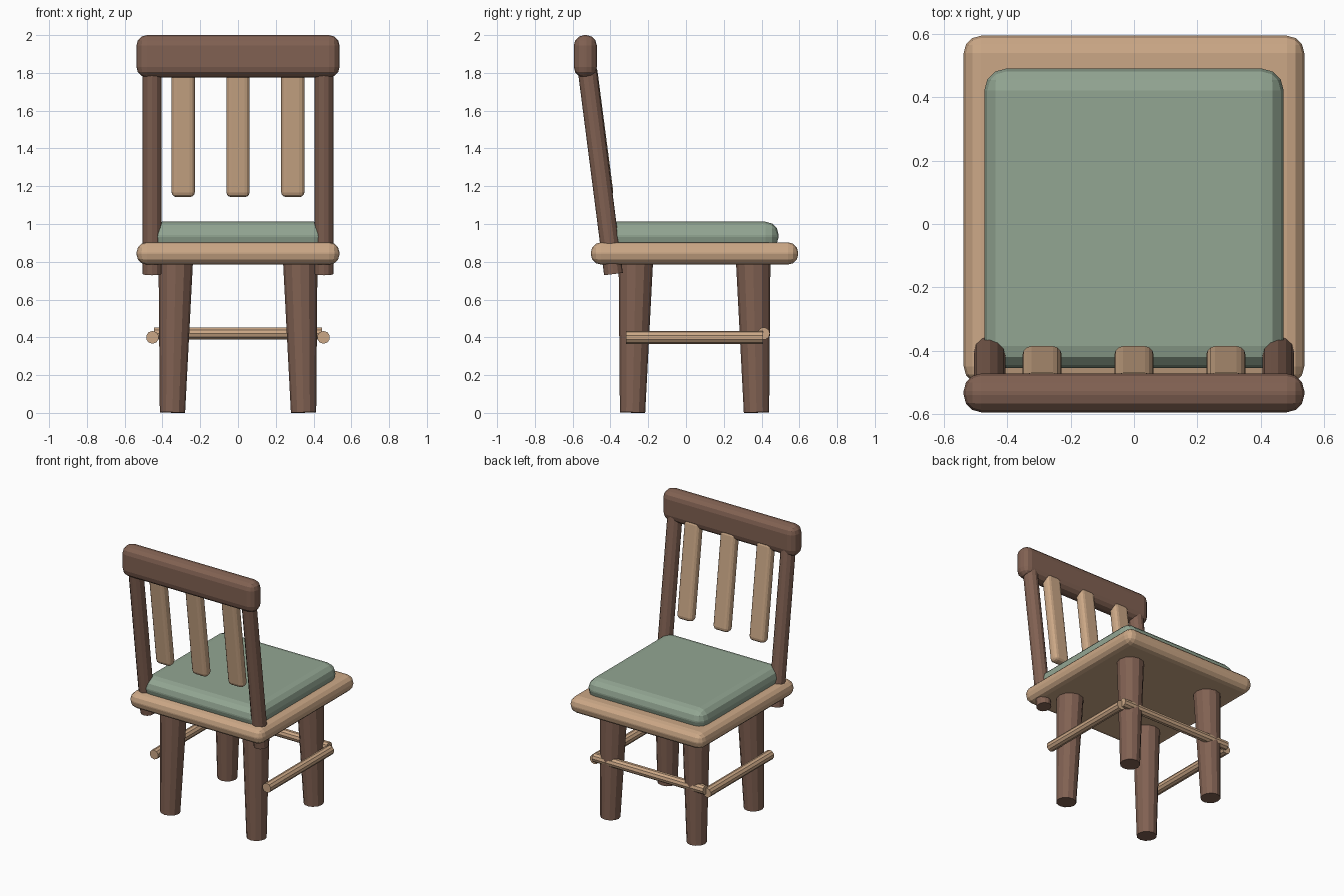
import bpy
import math
from mathutils import Vector

if "Cube" in bpy.data.objects:
    bpy.data.objects.remove(bpy.data.objects["Cube"])


def material(name, color):
    m = bpy.data.materials.new(name)
    m.diffuse_color = (*color, 1)
    m.use_nodes = True
    m.node_tree.nodes["Principled BSDF"].inputs["Base Color"].default_value = m.diffuse_color
    return m


DARK = material("dark_wood", (0.22, 0.12, 0.085))
LIGHT = material("light_wood", (0.60, 0.39, 0.24))
GREEN = material("cushion_fabric", (0.29, 0.38, 0.29))


def block(name, center, size, bevel, mat, tilt=0.0):
    """Rounded box, optionally tilted about x."""
    bpy.ops.mesh.primitive_cube_add(size=1, location=center)
    ob = bpy.context.object
    ob.name = name
    ob.scale = size
    bpy.ops.object.transform_apply(location=False, rotation=False, scale=True)
    ob.rotation_euler.x = tilt
    mod = ob.modifiers.new("round", 'BEVEL')
    mod.width = bevel
    mod.segments = 3
    ob.data.materials.append(mat)
    return ob


def rod(name, a, b, r1, r2, mat, sides=12):
    """Straight or tapered round bar from a to b."""
    a, b = Vector(a), Vector(b)
    d = b - a
    bpy.ops.mesh.primitive_cone_add(vertices=sides, radius1=r1, radius2=r2,
                                    depth=d.length, location=(a + b) / 2)
    ob = bpy.context.object
    ob.name = name
    ob.rotation_mode = 'QUATERNION'
    ob.rotation_quaternion = Vector((0, 0, 1)).rotation_difference(d)
    ob.data.materials.append(mat)
    return ob


# Seat board, cushion and crest rail
block("seat", (0, 0.045, 0.844), (1.075, 1.098, 0.118), 0.055, LIGHT)
block("cushion", (0, 0.018, 0.937), (0.945, 0.945, 0.15), 0.07, GREEN)
block("crest_rail", (0, -0.533, 1.888), (1.075, 0.122, 0.224), 0.055, DARK)

# Slats, leaning back with the posts
LEAN = 0.13
for i, x in enumerate((-0.29, 0, 0.29)):
    block(f"slat_{i + 1}", (x, -0.462, 1.49), (0.124, 0.07, 0.70), 0.028, LIGHT, LEAN)

for side, s in (("left", -1), ("right", 1)):
    # Back post
    rod(f"{side}_back_post", (s * 0.455, -0.384, 0.735), (s * 0.455, -0.53, 1.87),
        0.05, 0.05, DARK)
    # Slightly splayed tapered legs
    for end, e in (("back", -1), ("front", 1)):
        rod(f"{end}_{side}_leg", (s * 0.347, 0.045 + e * 0.328, 0.002),
            (s * 0.329, 0.045 + e * 0.31, 0.83), 0.067, 0.092, DARK)
    # Side stretcher
    rod(f"{side}_stretcher", (s * 0.453, -0.318, 0.40), (s * 0.453, 0.408, 0.40),
        0.034, 0.034, LIGHT, 10)

# Cross stretcher at the open end of the seat
rod("cross_stretcher", (-0.445, 0.411, 0.42), (0.445, 0.411, 0.42), 0.033, 0.033, LIGHT, 10)
